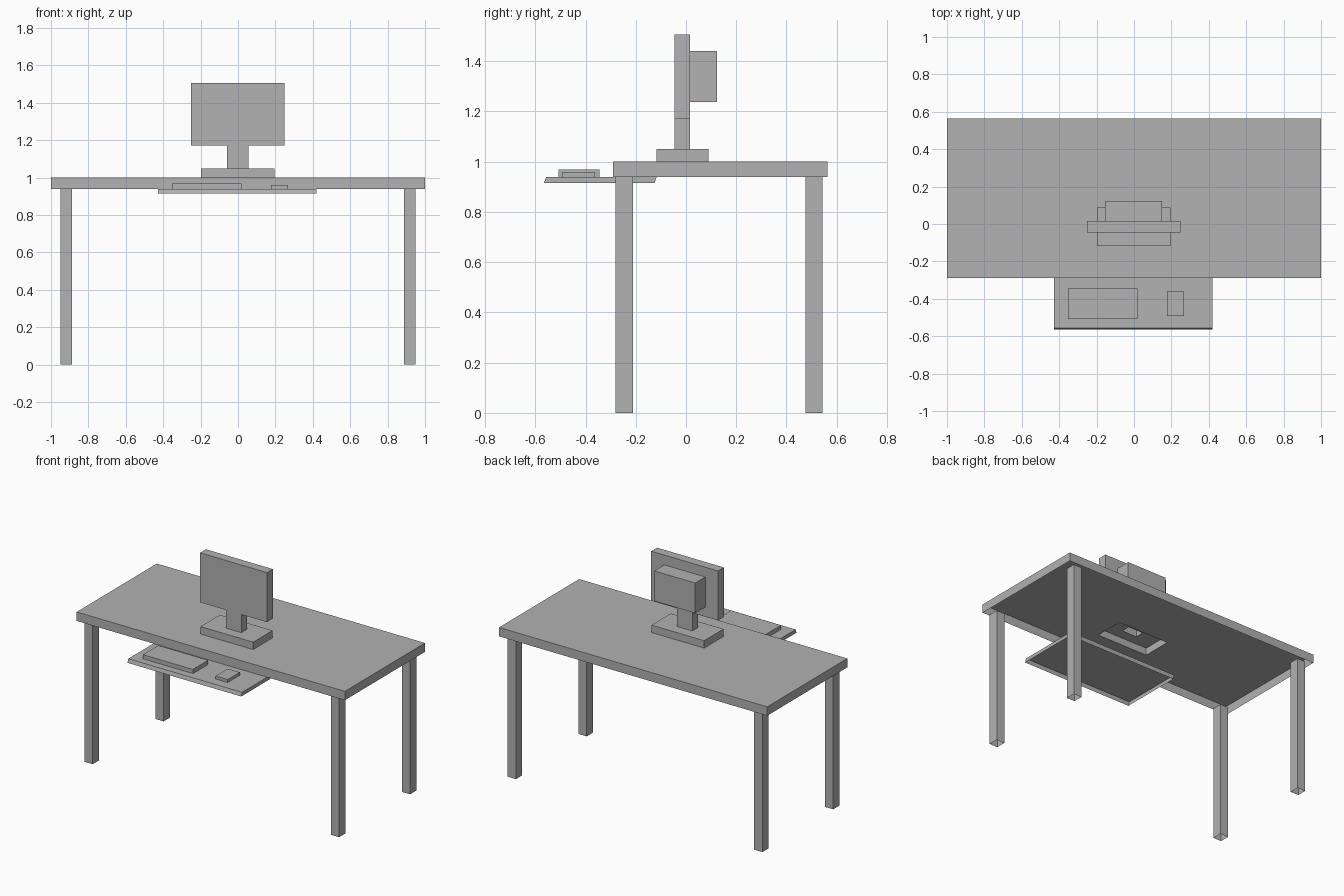
import bpy
import bmesh

cube = bpy.data.objects.get("Cube")
if cube:
    bpy.data.objects.remove(cube, do_unlink=True)

grey = bpy.data.materials.new("plain_grey")
grey.use_nodes = True
COLOUR = (0.445, 0.445, 0.445, 1)
grey.diffuse_color = COLOUR
grey.node_tree.nodes["Principled BSDF"].inputs["Base Color"].default_value = COLOUR


def ring(bm, x, y, z):
    """Four corners, anticlockwise from above."""
    return [bm.verts.new(p) for p in ((x[0], y[0], z), (x[1], y[0], z),
                                      (x[1], y[1], z), (x[0], y[1], z))]


def shell(name, x, y, z, bottom=False, top=True, hole=None, lean=0):
    """Thin-walled box; hole = (x, y) opening in the top, lean slides the base in y."""
    bm = bmesh.new()
    low = ring(bm, x, (y[0] + lean, y[1] + lean), z[0])
    high = ring(bm, x, y, z[1])
    for i in range(4):
        j = (i + 1) % 4
        bm.faces.new((low[i], low[j], high[j], high[i]))
    if bottom:
        bm.faces.new(low[::-1])
    if hole:
        rim = ring(bm, hole[0], hole[1], z[1])
        for i in range(4):
            j = (i + 1) % 4
            bm.faces.new((high[i], high[j], rim[j], rim[i]))
    elif top:
        bm.faces.new(high)
    mesh = bpy.data.meshes.new(name)
    bm.to_mesh(mesh)
    bm.free()
    mesh.materials.append(grey)
    obj = bpy.data.objects.new(name, mesh)
    bpy.context.collection.objects.link(obj)
    return obj


TABLE_TOP = 1.0
LEG_TOP = 0.94
base_x, base_y = (-0.198, 0.195), (-0.117, 0.089)
stand_x, stand_y = (-0.058, 0.057), (-0.046, 0.016)

# Desk: hollow top, opened under the monitor base
shell("table_top", (-1, 1), (-0.29, 0.563), (LEG_TOP, TABLE_TOP), hole=(base_x, base_y))

# Legs, open at the foot
for side, x in (("right", (-0.95, -0.888)), ("left", (0.888, 0.95))):
    for end, y in (("front", (-0.28, -0.211)), ("back", (0.476, 0.543))):
        shell(f"{end}_{side}_leg", x, y, (0, LEG_TOP))

# Monitor on its hollow foot and neck
shell("monitor_base", base_x, base_y, (TABLE_TOP, 1.05), hole=(stand_x, stand_y))
shell("monitor_stand", stand_x, stand_y, (1.05, 1.172), top=False)
shell("monitor_screen", (-0.25, 0.248), stand_y, (1.172, 1.506), bottom=True)
shell("monitor_back", (-0.155, 0.151), (stand_y[1], 0.123), (1.237, 1.44), bottom=True)

# Pull-out tray with slanted ends, carrying the input devices
shell("keyboard_tray", (-0.428, 0.42), (-0.557, -0.117), (0.915, LEG_TOP), lean=-0.008)
shell("keyboard", (-0.353, 0.019), (-0.507, -0.344), (LEG_TOP, 0.968))
shell("mouse", (0.177, 0.267), (-0.491, -0.362), (LEG_TOP, 0.96))
